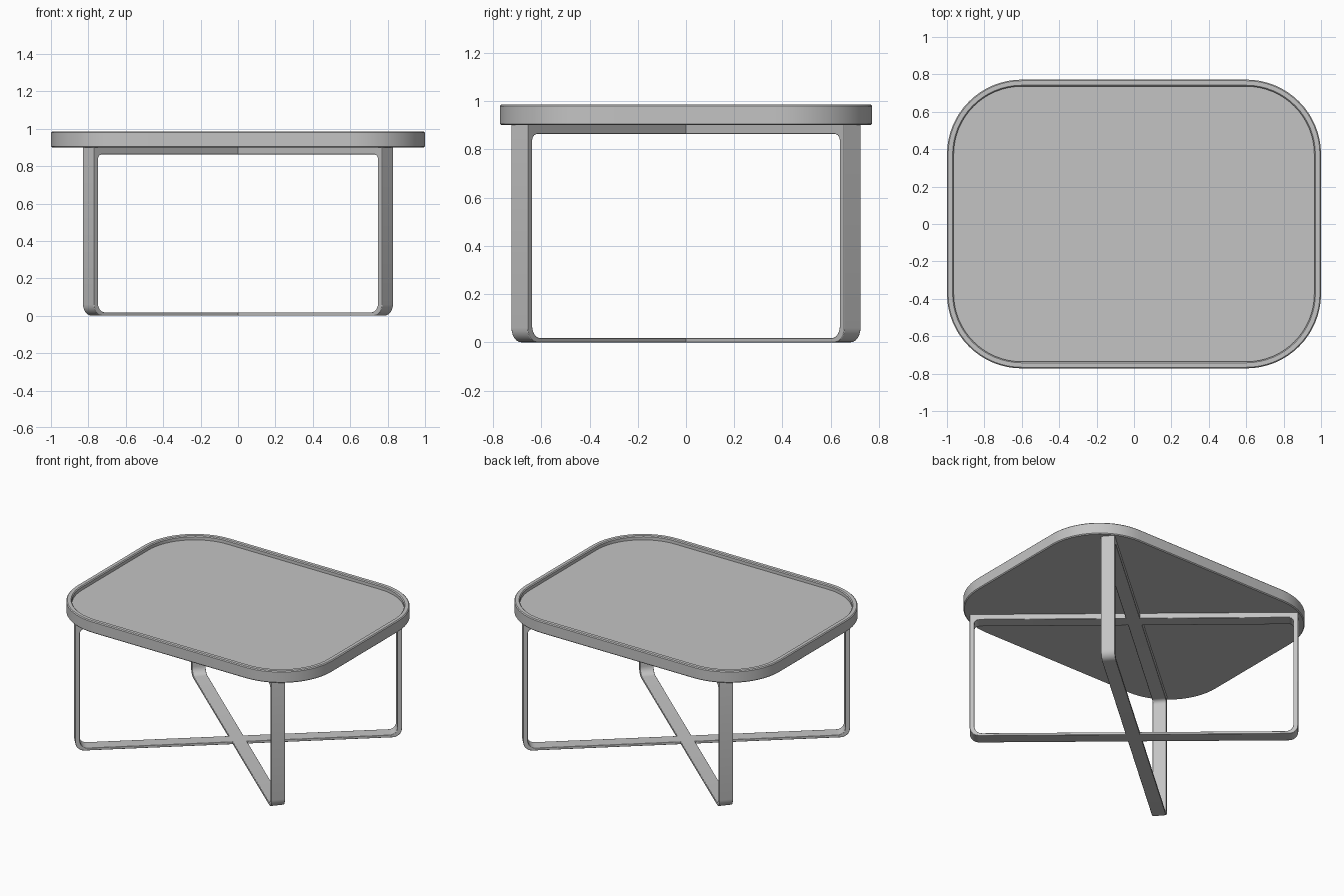
import bpy, bmesh, math
from mathutils import Vector

cube = bpy.data.objects.get("Cube")
if cube:
    bpy.data.objects.remove(cube, do_unlink=True)

grey = bpy.data.materials.new("plain grey")
grey.use_nodes = True
colour = (0.55, 0.55, 0.55, 1)
grey.diffuse_color = colour
grey.node_tree.nodes["Principled BSDF"].inputs["Base Color"].default_value = colour


def rounded_rect(x0, x1, y0, y1, r_low, r_high, steps):
    """Counter-clockwise outline with separate radii for lower and upper corners."""
    corners = ((x1 - r_high, y1 - r_high, r_high), (x0 + r_high, y1 - r_high, r_high),
               (x0 + r_low, y0 + r_low, r_low), (x1 - r_low, y0 + r_low, r_low))
    points = []
    for quarter, (cx, cy, r) in enumerate(corners):
        for i in range(steps + 1):
            a = (quarter + i / steps) * math.pi / 2
            points.append((cx + r * math.cos(a), cy + r * math.sin(a)))
    return points


def bridge(bm, a, b):
    n = len(a)
    for i in range(n):
        j = (i + 1) % n
        bm.faces.new((a[i], a[j], b[j], b[i]))


def finish(bm, name):
    bmesh.ops.recalc_face_normals(bm, faces=bm.faces)
    mesh = bpy.data.meshes.new(name)
    bm.to_mesh(mesh)
    bm.free()
    mesh.materials.append(grey)
    ob = bpy.data.objects.new(name, mesh)
    bpy.context.collection.objects.link(ob)
    bpy.ops.object.select_all(action="DESELECT")
    ob.select_set(True)
    bpy.context.view_layer.objects.active = ob
    bpy.ops.object.shade_smooth_by_angle(angle=math.radians(35))
    return ob


# Tray top: stacked outlines from the underside, over the rim, into the recess
bm = bmesh.new()
rings = []
for inset, z in ((0.006, 0.9), (0, 0.906), (0, 0.979), (0.006, 0.985),
                 (0.03, 0.985), (0.036, 0.979), (0.036, 0.957)):
    outline = rounded_rect(inset - 1, 1 - inset, inset - 0.772, 0.772 - inset,
                           0.4 - inset, 0.4 - inset, 16)
    rings.append([bm.verts.new((x, y, z)) for x, y in outline])
for low, high in zip(rings, rings[1:]):
    bridge(bm, low, high)
bm.faces.new(rings[0])
bm.faces.new(rings[-1])
finish(bm, "tray_top")


# Crossed legs: each a closed flat-bar loop standing on one diagonal
def leg_loop(name, angle, reach=1.057, width=0.09):
    along = Vector((math.cos(angle), math.sin(angle), 0))
    across = Vector((-math.sin(angle), math.cos(angle), 0))
    outer = rounded_rect(-reach, reach, 0, 0.92, 0.06, 0.02, 6)
    inner = rounded_rect(0.03 - reach, reach - 0.03, 0.018, 0.863, 0.05, 0.03, 6)
    bm = bmesh.new()
    loops = []
    for outline, side in ((outer, -1), (outer, 1), (inner, 1), (inner, -1)):
        loops.append([bm.verts.new(along * u + across * side * width / 2 + Vector((0, 0, z)))
                      for u, z in outline])
    for i in range(4):
        bridge(bm, loops[i], loops[(i + 1) % 4])
    ob = finish(bm, name)
    bevel = ob.modifiers.new("soft edges", "BEVEL")
    bevel.width = 0.003
    bevel.segments = 2
    bevel.limit_method = "ANGLE"
    bevel.angle_limit = math.radians(40)


leg_loop("leg_frame_a", math.radians(40.8))
leg_loop("leg_frame_b", math.radians(-40.8))
